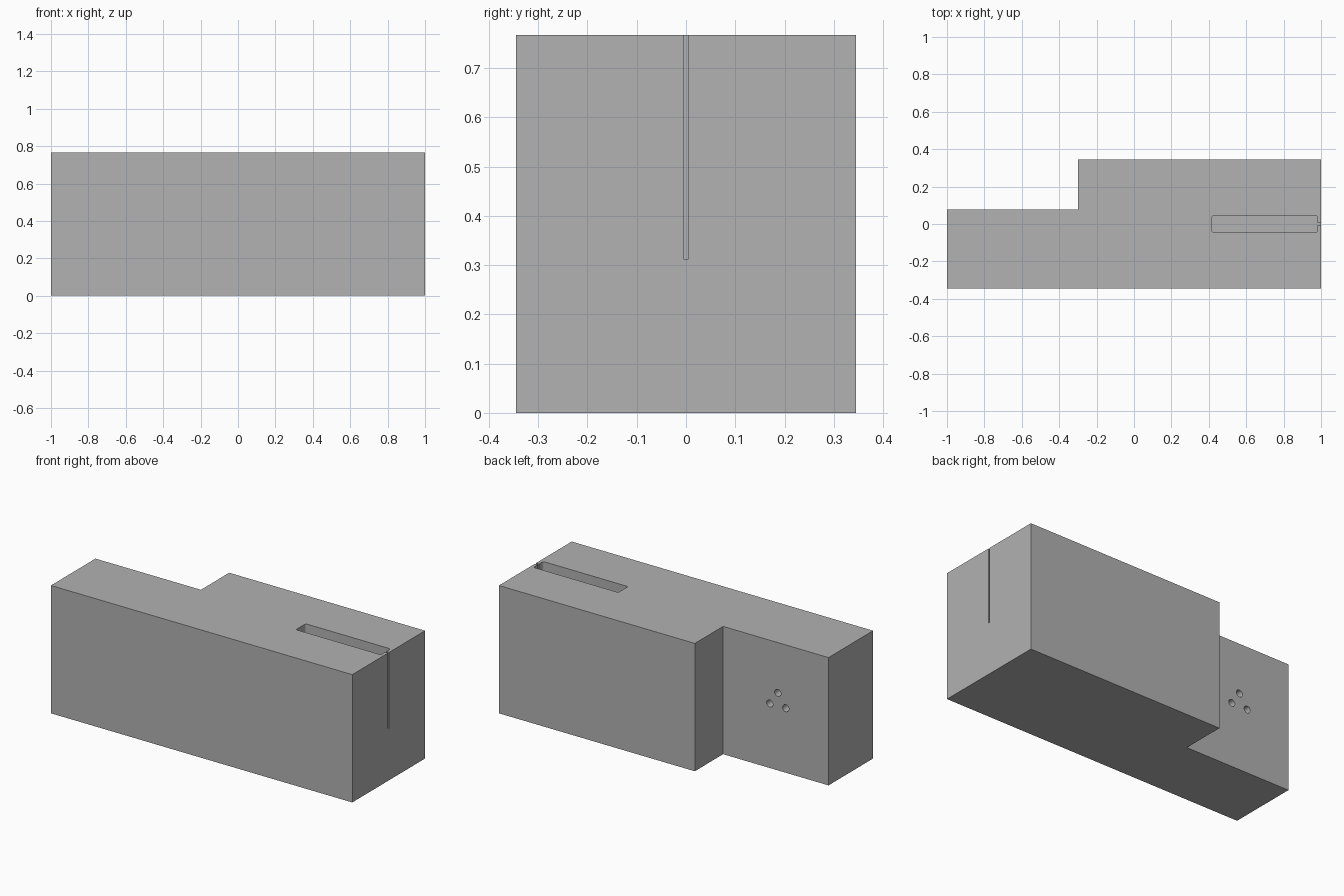
import bpy, bmesh
from math import cos, sin, pi, radians
from mathutils import Matrix

default = bpy.data.objects.get("Cube")
if default:
    bpy.data.objects.remove(default, do_unlink=True)

HEIGHT = 0.767
HALF_DEPTH = 0.345
STEP_X, STEP_Y = -0.3, 0.077

grey = bpy.data.materials.new("plain grey")
grey.use_nodes = True
grey.diffuse_color = (0.445, 0.445, 0.445, 1)
grey.node_tree.nodes["Principled BSDF"].inputs["Base Color"].default_value = grey.diffuse_color


def add_object(name, bm):
    bmesh.ops.recalc_face_normals(bm, faces=bm.faces)
    mesh = bpy.data.meshes.new(name)
    bm.to_mesh(mesh)
    bm.free()
    mesh.materials.append(grey)
    obj = bpy.data.objects.new(name, mesh)
    bpy.context.collection.objects.link(obj)
    return obj


def prism(name, outline, bottom, top):
    """Extrude a flat outline upward."""
    bm = bmesh.new()
    face = bm.faces.new([bm.verts.new((x, y, bottom)) for x, y in outline])
    extruded = bmesh.ops.extrude_face_region(bm, geom=[face])["geom"]
    verts = [v for v in extruded if isinstance(v, bmesh.types.BMVert)]
    bmesh.ops.translate(bm, verts=verts, vec=(0, 0, top - bottom))
    return add_object(name, bm)


def corner(x, y, radius, start):
    """Quarter arc, counterclockwise, around a corner centre."""
    return [(x + radius * cos(start + i * pi / 8), y + radius * sin(start + i * pi / 8))
            for i in range(5)]


def cut(body, cutter):
    mod = body.modifiers.new(cutter.name, "BOOLEAN")
    mod.operation = "DIFFERENCE"
    mod.solver = "EXACT"
    mod.object = cutter
    bpy.context.view_layer.objects.active = body
    bpy.ops.object.modifier_apply(modifier=mod.name)
    bpy.data.objects.remove(cutter, do_unlink=True)


# Stepped block
body = prism("stepped_block", [
    (-1, -HALF_DEPTH), (1, -HALF_DEPTH), (1, HALF_DEPTH),
    (STEP_X, HALF_DEPTH), (STEP_X, STEP_Y), (-1, STEP_Y)], 0, HEIGHT)

# Long top pocket joined to a thin slit through the end wall
x0, x1, half, r, slit = 0.417, 0.98, 0.046, 0.01, 0.005
pocket = (corner(x0 + r, -half + r, r, pi) + corner(x1 - r, -half + r, r, 1.5 * pi)
          + [(x1, -slit), (1.1, -slit), (1.1, slit), (x1, slit)]
          + corner(x1 - r, half - r, r, 0) + corner(x0 + r, half - r, r, pi / 2))
cut(body, prism("pocket_cutter", pocket, 0.312, HEIGHT + 0.1))

# Three round holes in the recessed back face
for x, z in ((-0.663, 0.465), (-0.61, 0.387), (-0.716, 0.387)):
    bm = bmesh.new()
    bmesh.ops.create_cone(bm, cap_ends=True, segments=24, radius1=0.021, radius2=0.021,
                          depth=0.1, matrix=Matrix.Translation((x, STEP_Y, z))
                          @ Matrix.Rotation(pi / 2, 4, "X"))
    cut(body, add_object("hole_cutter", bm))

# Smooth the round walls, keep the edges sharp
body.select_set(True)
bpy.context.view_layer.objects.active = body
bpy.ops.object.shade_smooth_by_angle(angle=radians(30))
